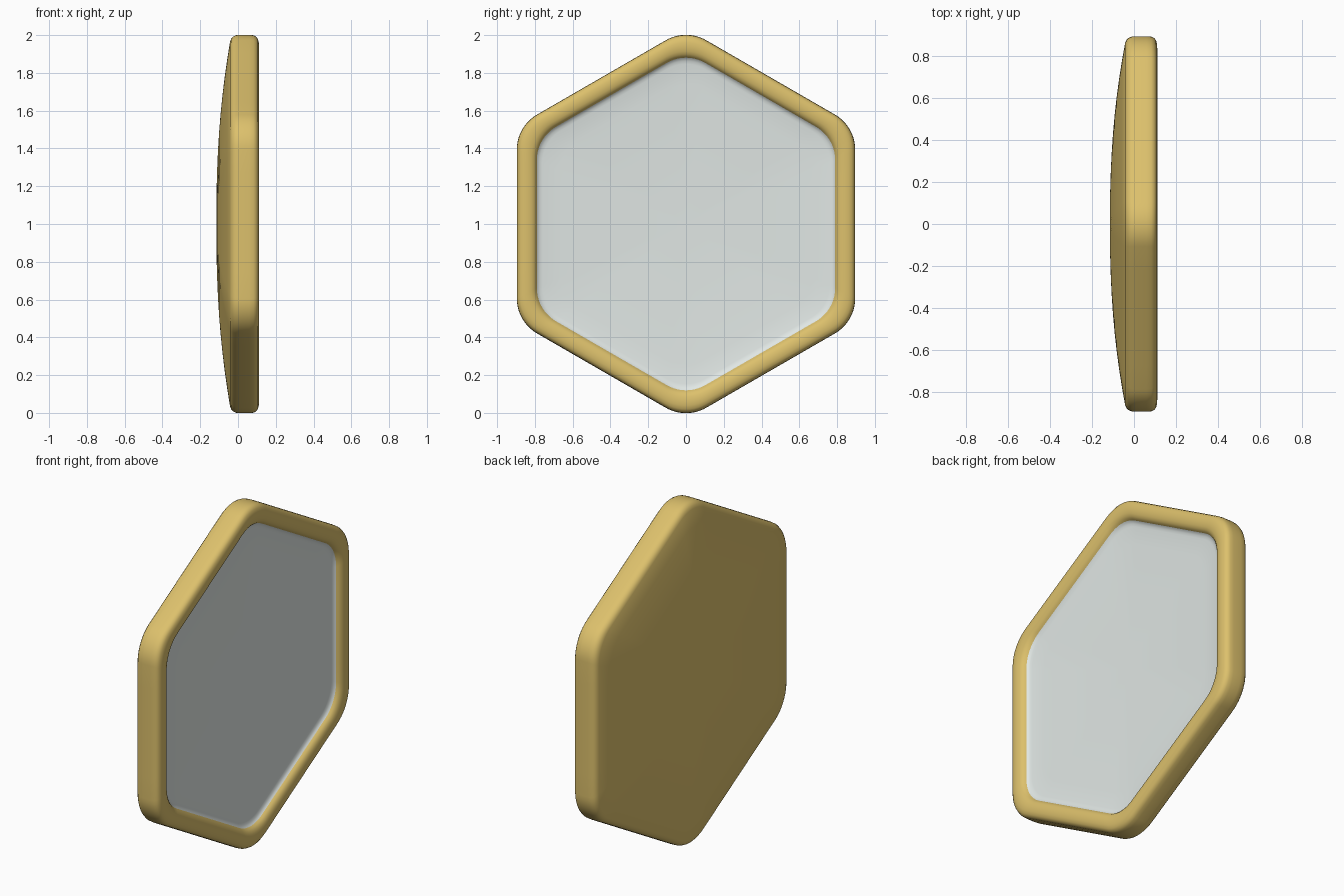
import bpy, bmesh
from math import sin, cos, pi, sqrt
from mathutils import Vector

if "Cube" in bpy.data.objects:
    bpy.data.objects.remove(bpy.data.objects["Cube"])

ARC = 10  # segments per rounded corner
SIDE = 6  # segments per straight side


def hexagon(a, r, x):
    """Rounded hexagon, apothem a, corner radius r, in the plane at depth x."""
    arcs = []
    d = (a - r) * 2 / sqrt(3)
    for k in range(6):
        c = pi / 2 + k * pi / 3
        arcs.append([Vector((x, d * cos(c) + r * cos(c + t), 1 + d * sin(c) + r * sin(c + t)))
                     for t in (pi / 3 * (i / ARC - 0.5) for i in range(ARC + 1))])
    pts = []
    for k in range(6):
        pts += arcs[k]
        p, q = arcs[k][-1], arcs[(k + 1) % 6][0]
        pts += [p.lerp(q, i / SIDE) for i in range(1, SIDE)]
    return pts


def build(name, profile, colour, cap_x=None):
    """Skin a list of (apothem, corner radius, x) rings, optionally closing at a centre point."""
    bm = bmesh.new()
    rings = [[bm.verts.new(p) for p in hexagon(*s)] for s in profile]
    n = len(rings[0])
    for A, B in zip(rings, rings[1:]):
        for i in range(n):
            j = (i + 1) % n
            bm.faces.new((A[i], A[j], B[j], B[i]))
    if cap_x is not None:
        c = bm.verts.new((cap_x, 0, 1))
        for i in range(n):
            bm.faces.new((rings[-1][i], rings[-1][(i + 1) % n], c))
    bmesh.ops.recalc_face_normals(bm, faces=bm.faces)
    # open shells: make the last face look along the expected side
    bm.normal_update()
    bm.faces.ensure_lookup_table()
    want = 1 if name == "mirror_glass" else -1
    if bm.faces[-1].normal.x * want < 0:
        bmesh.ops.reverse_faces(bm, faces=bm.faces)
    me = bpy.data.meshes.new(name)
    bm.to_mesh(me)
    bm.free()
    ob = bpy.data.objects.new(name, me)
    bpy.context.collection.objects.link(ob)
    mat = bpy.data.materials.new(name + "_colour")
    mat.diffuse_color = colour
    mat.use_nodes = True
    mat.node_tree.nodes["Principled BSDF"].inputs["Base Color"].default_value = mat.diffuse_color
    me.materials.append(mat)
    for p in me.polygons:
        p.use_smooth = True
    return ob


R = 0.215
# gold frame: inner lip, front face, outer wall, rounded edges
frame = [(0.79, 0.205, 0.083), (0.796, 0.205, 0.093), (0.806, 0.206, 0.102), (0.82, 0.208, 0.108),
         (0.84, 0.21, 0.111), (0.86, 0.212, 0.11), (0.877, 0.214, 0.105), (0.888, R, 0.096),
         (0.894, R, 0.082), (0.896, R, 0.06), (0.896, R, 0.01), (0.894, R, -0.012),
         (0.888, R, -0.026), (0.878, R, -0.036), (0.865, R, -0.042)]
# shallow domed back
for i in range(1, 10):
    s = 1 - i / 10
    frame.append((0.865 * s, R * s, -0.115 + 0.073 * s ** 2.3))
build("gold_frame", frame, (0.72, 0.53, 0.15, 1), -0.115)

# slightly dished mirror glass
glass = [(0.79, 0.205, 0.083), (0.784, 0.204, 0.077), (0.774, 0.202, 0.072), (0.76, 0.2, 0.069)]
for i in range(1, 8):
    s = 1 - i / 8
    glass.append((0.76 * s, 0.2 * s, 0.05 + 0.019 * s ** 2))
build("mirror_glass", glass, (0.75, 0.8, 0.78, 1), 0.05)
